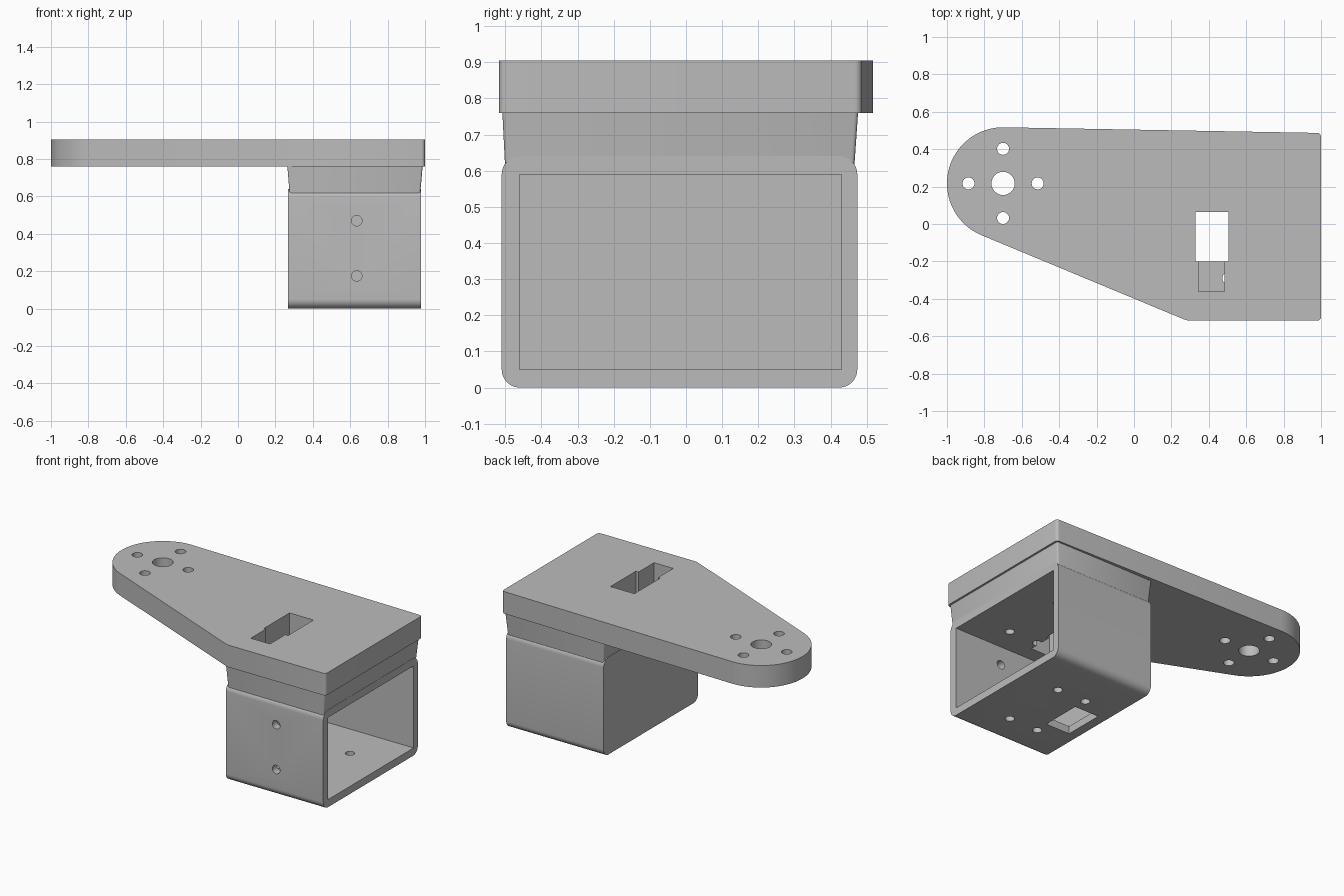
import bpy, bmesh
from math import cos, sin, radians
from mathutils import Vector

default = bpy.data.objects.get("Cube")
if default:
    bpy.data.objects.remove(default, do_unlink=True)

grey = bpy.data.materials.new("plain grey")
grey.use_nodes = True
COLOUR = (0.5, 0.5, 0.5, 1)
grey.diffuse_color = COLOUR
grey.node_tree.nodes["Principled BSDF"].inputs["Base Color"].default_value = COLOUR


def loft(name, lower, upper):
    """Closed solid between two matching outlines."""
    bm = bmesh.new()
    a = [bm.verts.new(p) for p in lower]
    b = [bm.verts.new(p) for p in upper]
    bm.faces.new(a)
    bm.faces.new(b)
    for i in range(len(a)):
        j = (i + 1) % len(a)
        bm.faces.new((a[i], a[j], b[j], b[i]))
    bmesh.ops.recalc_face_normals(bm, faces=bm.faces)
    mesh = bpy.data.meshes.new(name)
    bm.to_mesh(mesh)
    bm.free()
    mesh.materials.append(grey)
    obj = bpy.data.objects.new(name, mesh)
    bpy.context.collection.objects.link(obj)
    return obj


def arc(cx, cy, r, start, end, steps):
    angles = [radians(start + (end - start) * i / steps) for i in range(steps + 1)]
    return [(cx + r * cos(t), cy + r * sin(t)) for t in angles]


def rounded_rect(x0, x1, y0, y1, r, steps=8):
    return (arc(x1 - r, y1 - r, r, 0, 90, steps) + arc(x0 + r, y1 - r, r, 90, 180, steps)
            + arc(x0 + r, y0 + r, r, 180, 270, steps) + arc(x1 - r, y0 + r, r, 270, 360, steps))


def rect(x0, x1, y0, y1):
    return [(x0, y0), (x1, y0), (x1, y1), (x0, y1)]


def slab(name, outline, z0, z1):
    return loft(name, [(x, y, z0) for x, y in outline], [(x, y, z1) for x, y in outline])


def bar(name, outline, x0, x1):
    return loft(name, [(x0, y, z) for y, z in outline], [(x1, y, z) for y, z in outline])


def circle(x, y, r):
    return arc(x, y, r, 0, 348.75, 31)


def cut(target, cutters):
    """Subtract each cutter in turn, then discard the cutters."""
    bpy.context.view_layer.objects.active = target
    for cutter in cutters:
        cutter.hide_render = True
        mod = target.modifiers.new("cut", "BOOLEAN")
        mod.operation, mod.solver, mod.object = "DIFFERENCE", "EXACT", cutter
        bpy.ops.object.modifier_apply(modifier=mod.name)
        bpy.data.objects.remove(cutter, do_unlink=True)


def slot(z0, z1, z_narrow):
    """Wide slot over the full height, with a narrower extension above."""
    wide = slab("slot_cutter", rect(0.33, 0.505, -0.2, 0.065), z0, z1)
    narrow = slab("slot_step_cutter", rect(0.345, 0.485, -0.36, -0.19), z_narrow, z1)
    return [wide, narrow]


MOUNT_HOLES = [(x, y) for x in (0.5, 0.71) for y in (-0.29, 0.15)]

# Top plate: rounded arm end, tapering edges, softened corners
AX, AY = -0.7, 0.217
outline = (arc(AX, AY, 0.3, 89, 247.4, 40) + [(0.265, -0.509), (0.29, -0.517)]
           + arc(0.98, -0.497, 0.02, 270, 360, 6) + arc(0.98, 0.467, 0.02, 0, 89, 6))
plate = slab("top_plate", outline, 0.76, 0.905)
holes = [(AX, AY, 0.062)]
for dx, dy in ((1, 0), (-1, 0), (0, 1), (0, -1)):
    holes.append((AX + dx * 0.185, AY + dy * 0.185, 0.032))
cut(plate, [slab("arm_hole_cutter", circle(*h), 0.7, 1) for h in holes] + slot(0.5, 1, 0.5))

# Tapered neck
neck = loft("neck", [(x, y, 0.6) for x, y in rounded_rect(0.277, 0.973, -0.5, 0.465, 0.01, 3)],
            [(x, y, 0.76) for x, y in rounded_rect(0.264, 0.987, -0.508, 0.476, 0.01, 3)])
cut(neck, slot(0.5, 1, 0.5)
    + [slab("screw_cutter", circle(x, y, 0.028), 0.5, 0.72) for x, y in MOUNT_HOLES])

# Box, open at one end
box = bar("open_box", rounded_rect(-0.51, 0.474, 0, 0.64, 0.05), 0.268, 0.978)
cutters = [bar("cavity_cutter", rect(-0.46, 0.43, 0.05, 0.59), 0.318, 1.1)]
cutters += [slab("screw_cutter", circle(x, y, 0.028), -0.1, 0.72) for x, y in MOUNT_HOLES]
for z in (0.175, 0.47):
    ring = circle(0.635, z, 0.028)
    cutters.append(loft("front_screw_cutter", [(x, -0.6, h) for x, h in ring],
                        [(x, -0.4, h) for x, h in ring]))
cut(box, cutters + slot(-0.1, 1, 0.5))

# Smooth curved walls, keep edges sharp
bpy.ops.object.select_all(action="DESELECT")
for part in (plate, neck, box):
    part.select_set(True)
bpy.context.view_layer.objects.active = plate
bpy.ops.object.shade_smooth_by_angle(angle=radians(30))
